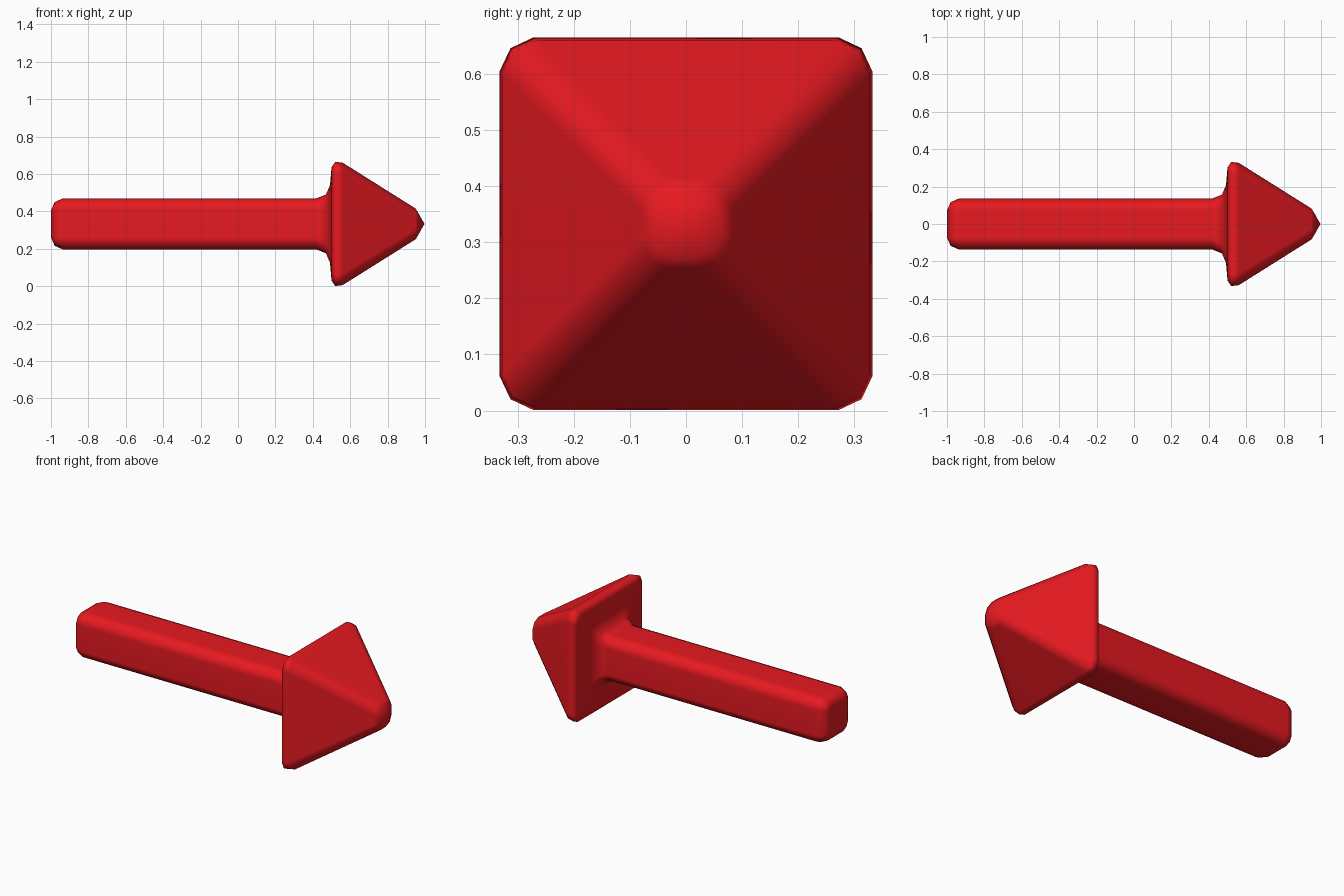
import bpy, bmesh

if "Cube" in bpy.data.objects:
    bpy.data.objects.remove(bpy.data.objects["Cube"])

CZ = 0.333  # arrow axis height

# (x, half width, corner cut) of each rounded-square section, tail to tip
SECTIONS = [
    (-1.0, 0.073, 0.012), (-0.98, 0.117, 0.044), (-0.935, 0.137, 0.062),
    (0.42, 0.137, 0.062),
    (0.47, 0.157, 0.064), (0.492, 0.208, 0.066),
    (0.50, 0.303, 0.05), (0.52, 0.332, 0.06), (0.56, 0.327, 0.062),
    (0.95, 0.082, 0.055), (0.962, 0.062, 0.045),
]


def ring(bm, x, h, c):
    """Square section whose corners are rounded in two segments."""
    k = h - c * 0.32
    corner = [(h, h - c), (k, k), (h - c, h)]
    verts = []
    for _ in range(4):
        verts += [bm.verts.new((x, y, CZ + z)) for y, z in corner]
        corner = [(-z, y) for y, z in corner]
    return verts


bm = bmesh.new()
rings = [ring(bm, *s) for s in SECTIONS]

# Skin between neighbouring sections
for a, b in zip(rings, rings[1:]):
    for i in range(12):
        j = (i + 1) % 12
        bm.faces.new((a[i], a[j], b[j], b[i]))

# Tail cap and tip fan
bm.faces.new(rings[0][::-1])
tip = bm.verts.new((0.997, 0, CZ))
for i in range(12):
    bm.faces.new((rings[-1][i], rings[-1][(i + 1) % 12], tip))

bmesh.ops.recalc_face_normals(bm, faces=bm.faces)
for f in bm.faces:
    f.smooth = True
mesh = bpy.data.meshes.new("arrow")
bm.to_mesh(mesh)
bm.free()

arrow = bpy.data.objects.new("arrow", mesh)
bpy.context.collection.objects.link(arrow)

# Keep shading flat on the large faces
wn = arrow.modifiers.new("weighted_normals", "WEIGHTED_NORMAL")
wn.weight = 60

red = bpy.data.materials.new("red")
red.diffuse_color = (0.8, 0.01, 0.015, 1)
red.use_nodes = True
red.node_tree.nodes["Principled BSDF"].inputs["Base Color"].default_value = red.diffuse_color
mesh.materials.append(red)
